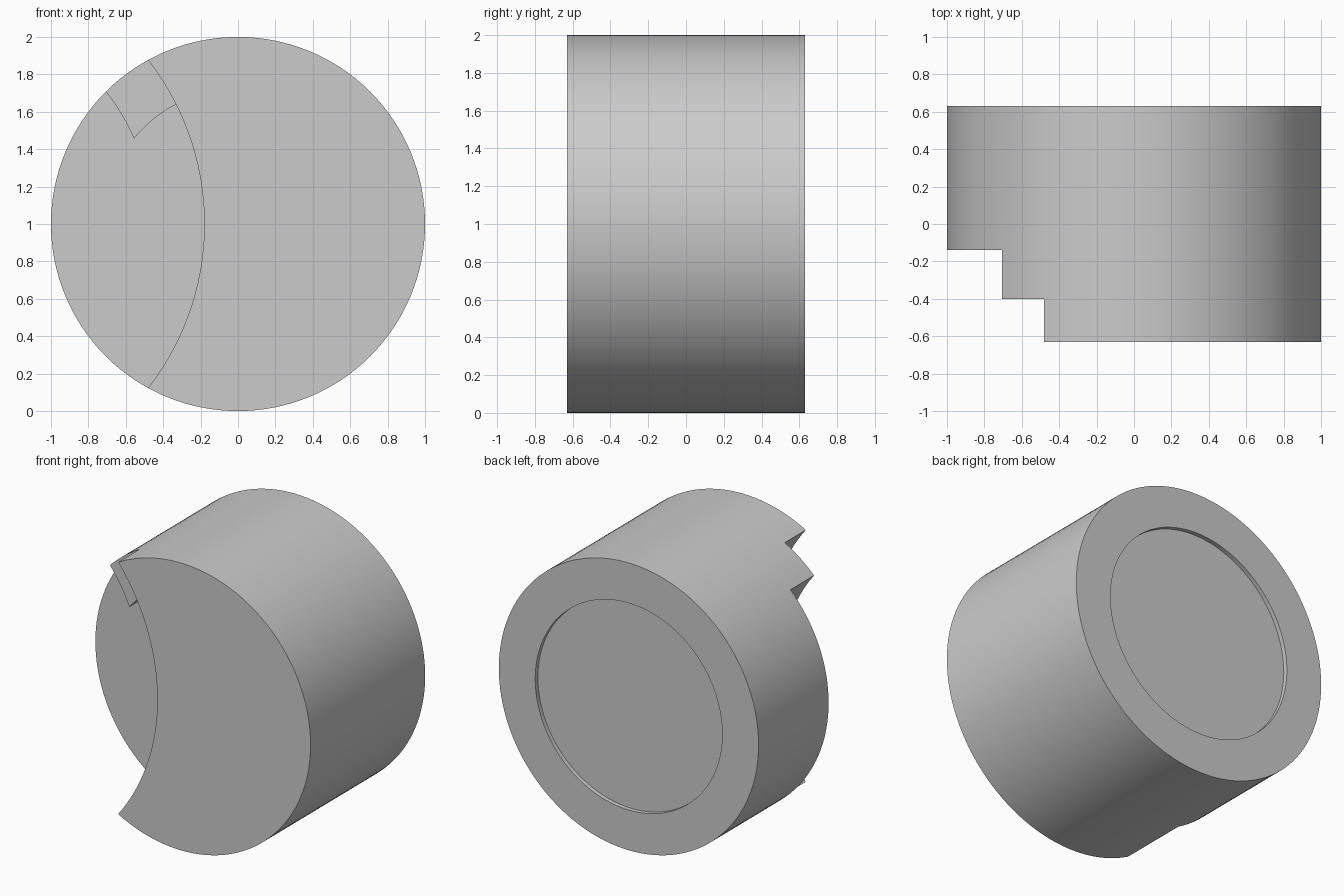
import bpy, bmesh
from math import cos, sin, radians

if "Cube" in bpy.data.objects:
    bpy.data.objects.remove(bpy.data.objects["Cube"])


def arc(cx, cz, r, a0, a1, n):
    """Points along an arc in the x-z plane, angles in degrees."""
    return [(cx + r * cos(radians(a0 + (a1 - a0) * i / n)),
             cz + r * sin(radians(a0 + (a1 - a0) * i / n))) for i in range(n + 1)]


def prism(name, profile, y0, y1):
    """Extrude an x-z outline from y0 to y1."""
    bm = bmesh.new()
    face = bm.faces.new([bm.verts.new((x, y0, z)) for x, z in profile])
    out = bmesh.ops.extrude_face_region(bm, geom=[face])
    verts = [v for v in out["geom"] if isinstance(v, bmesh.types.BMVert)]
    bmesh.ops.translate(bm, verts=verts, vec=(0, y1 - y0, 0))
    bmesh.ops.recalc_face_normals(bm, faces=bm.faces)
    mesh = bpy.data.meshes.new(name)
    bm.to_mesh(mesh)
    bm.free()
    ob = bpy.data.objects.new(name, mesh)
    bpy.context.collection.objects.link(ob)
    return ob


def subtract(target, cutter):
    cutter.hide_render = True
    mod = target.modifiers.new("cut", 'BOOLEAN')
    mod.operation = 'DIFFERENCE'
    mod.solver = 'EXACT'
    mod.object = cutter
    bpy.context.view_layer.objects.active = target
    bpy.ops.object.modifier_apply(modifier=mod.name)
    bpy.data.objects.remove(cutter, do_unlink=True)


def circle(cx, cz, r, n):
    return arc(cx, cz, r, 0, 360, n)[:-1]


HALF = 0.63          # half the drum length
BITE_X, BITE_R = -1.606, 1.426

# Drum lying along y
drum = prism("drum", circle(0, 1, 1, 128), -HALF, HALF)

# Crescent bite in the front left, leaving a small stepped tab near the top
bite = prism("bite_cutter", circle(BITE_X, 1, BITE_R, 192), -1, -0.14)
tab = prism("tab_keep",
            arc(BITE_X, 1, 1.145, 48, 23.5, 16)
            + arc(0, 1, 0.72, 139, 110, 12)
            + [(-0.44, 2.22)],
            -0.40, 0.1)
subtract(bite, tab)
subtract(drum, bite)

# Shallow round recess in the back
recess = prism("recess_cutter", circle(0, 1, 0.72, 128), HALF - 0.03, 1)
subtract(drum, recess)

# Smooth sides, sharp rims
bpy.ops.object.select_all(action='DESELECT')
drum.select_set(True)
bpy.context.view_layer.objects.active = drum
bpy.ops.object.shade_smooth_by_angle(angle=radians(30))
